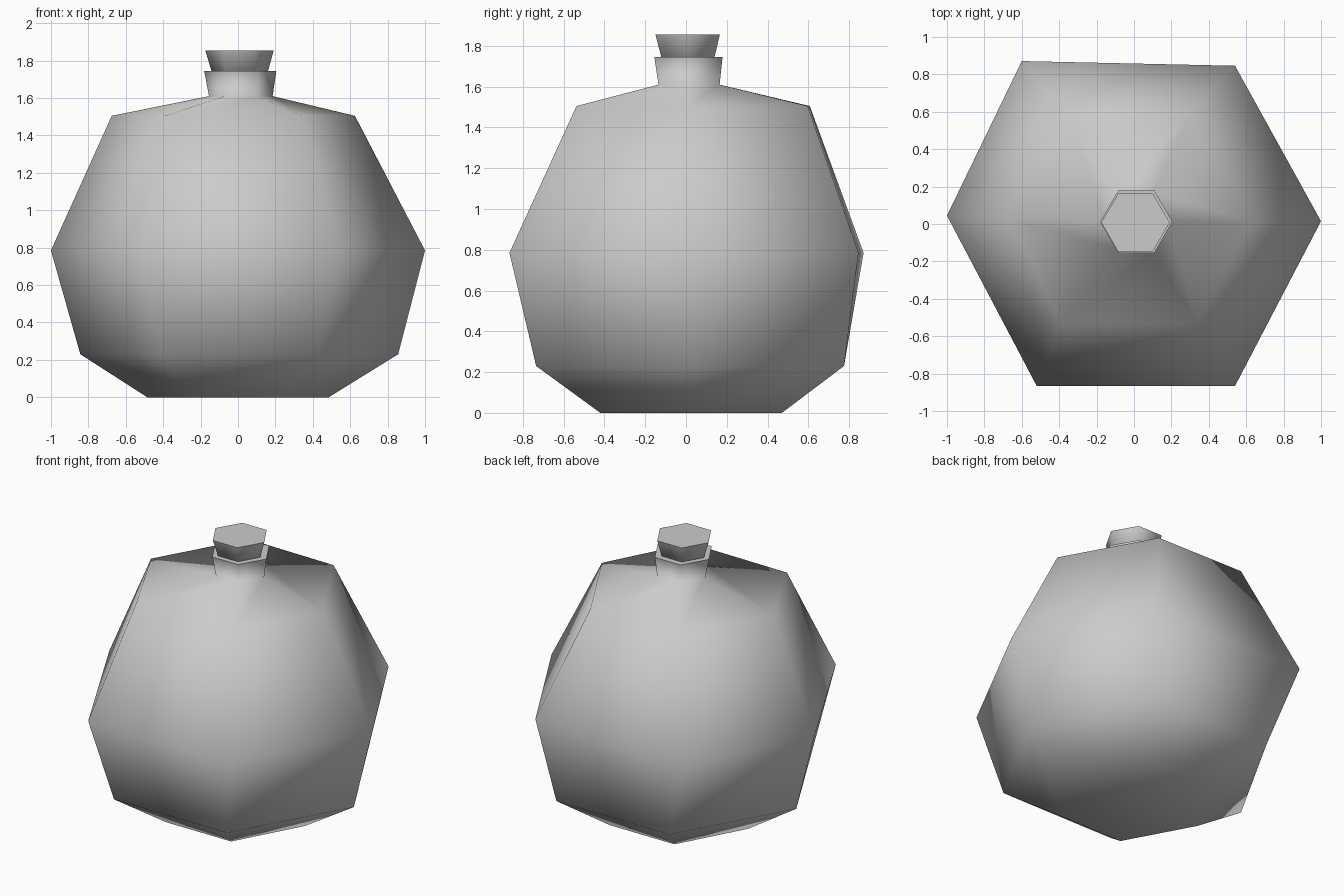
import bpy
import bmesh
import math

cube = bpy.data.objects.get("Cube")
if cube:
    bpy.data.objects.remove(cube, do_unlink=True)

SIDES = 6

grey = bpy.data.materials.new("plain_grey")
grey.use_nodes = True
colour = (0.6, 0.6, 0.6, 1.0)
grey.diffuse_color = colour
shader = next(n for n in grey.node_tree.nodes if n.type == 'BSDF_PRINCIPLED')
shader.inputs["Base Color"].default_value = colour


def hex_ring(bm, z, cx, cy, rx, ry, nudges=None):
    """Six-sided ring, with optional per-corner shifts for a hand-cut look."""
    ring = []
    for i in range(SIDES):
        a = math.tau * i / SIDES
        dx, dy = nudges[i] if nudges else (0, 0)
        ring.append(bm.verts.new((cx + rx * math.cos(a) + dx,
                                  cy + ry * math.sin(a) + dy, z)))
    return ring


def loft(name, sections):
    """Skin a stack of hexagonal rings and close both ends."""
    bm = bmesh.new()
    rings = [hex_ring(bm, *s) for s in sections]
    for low, high in zip(rings, rings[1:]):
        for i in range(SIDES):
            j = (i + 1) % SIDES
            bm.faces.new((low[i], low[j], high[j], high[i]))
    bm.faces.new(rings[0][::-1])
    bm.faces.new(rings[-1])
    bmesh.ops.recalc_face_normals(bm, faces=bm.faces)
    mesh = bpy.data.meshes.new(name)
    bm.to_mesh(mesh)
    bm.free()
    mesh.materials.append(grey)
    obj = bpy.data.objects.new(name, mesh)
    bpy.context.collection.objects.link(obj)
    bpy.ops.object.select_all(action='DESELECT')
    obj.select_set(True)
    bpy.context.view_layer.objects.active = obj
    bpy.ops.object.shade_smooth_by_angle(angle=math.radians(95))
    return obj


# Slightly uneven corners at the widest part and the shoulder
belly = [(0, .015), (.04, -.02), (-.1, .005), (0, .045), (-.02, 0), (.04, 0)]
shoulder = [(0, -.02), (0, 0), (0, .01), (0, 0), (-.04, .01), (.04, 0)]

# Bottle: base, lower flank, belly, shoulder, neck, lip
loft("bottle", [
    (0, 0, .025, .485, .514),
    (.23, .007, .02, .85, .872),
    (.785, 0, 0, 1, 1, belly),
    (1.505, -.025, .03, .65, .655, shoulder),
    (1.61, .015, .015, .17, .173),
    (1.745, .012, .012, .193, .193),
])

# Tapered stopper, sunk a little into the neck
loft("stopper", [
    (1.70, .01, .01, .138, .138),
    (1.855, .008, .008, .183, .182),
])
